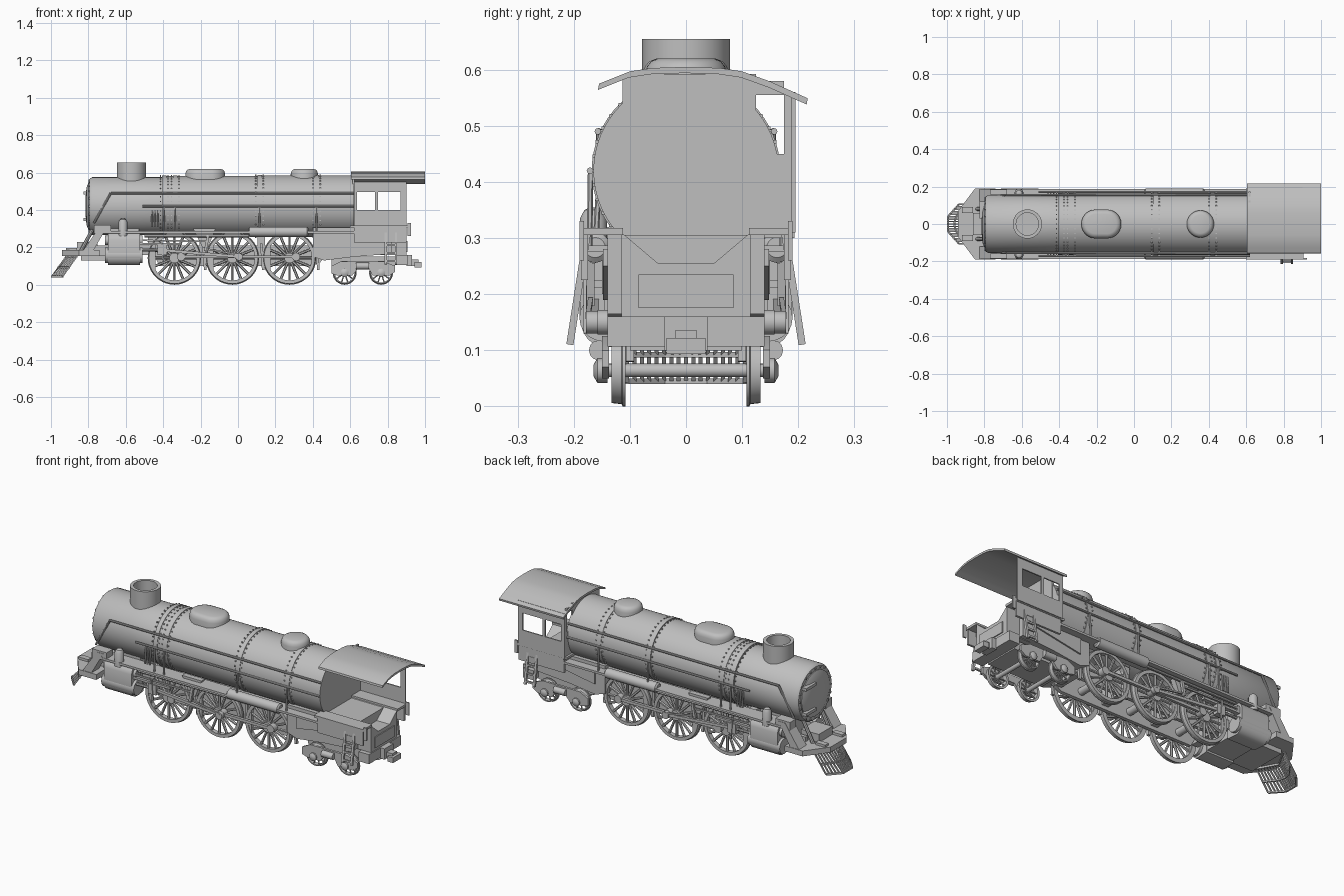
import bpy, bmesh, math
from mathutils import Vector, Matrix

if "Cube" in bpy.data.objects:
    bpy.data.objects.remove(bpy.data.objects["Cube"])

mat = bpy.data.materials.new("plain grey")
mat.diffuse_color = (0.52, 0.52, 0.52, 1)
mat.use_nodes = True
mat.node_tree.nodes["Principled BSDF"].inputs["Base Color"].default_value = mat.diffuse_color
AX = {'x': (1, 2, 0), 'y': (0, 2, 1), 'z': (0, 1, 2)}


def put(axis, u, v, w):
    """Point from two profile coordinates u, v and depth w along an axis."""
    p = [0, 0, 0]
    for i, c in zip(AX[axis], (u, v, w)):
        p[i] = c
    return p


def prism(bm, pts, axis, a, b):
    lo = [bm.verts.new(put(axis, u, v, a)) for u, v in pts]
    hi = [bm.verts.new(put(axis, u, v, b)) for u, v in pts]
    bm.faces.new(lo)
    bm.faces.new(hi[::-1])
    for i in range(len(pts)):
        j = (i + 1) % len(pts)
        bm.faces.new((lo[i], hi[i], hi[j], lo[j]))


def box(bm, x0, x1, y0, y1, z0, z1):
    prism(bm, [(x0, y0), (x1, y0), (x1, y1), (x0, y1)], 'z', z0, z1)


def lathe(bm, prof, axis, cu, cv, n=32, closed=False, su=1, sv=1):
    """Revolve (depth, radius) points; su and sv stretch the section."""
    rings = [[bm.verts.new(put(axis, cu + r * su * math.cos(t * math.tau / n),
                               cv + r * sv * math.sin(t * math.tau / n), d))
              for t in range(n)] for d, r in prof]
    pairs = list(zip(rings, rings[1:])) + ([(rings[-1], rings[0])] if closed else [])
    for a, b in pairs:
        for i in range(n):
            j = (i + 1) % n
            bm.faces.new((a[i], a[j], b[j], b[i]))
    if not closed:
        bm.faces.new(rings[0])
        bm.faces.new(rings[-1])


def rod(bm, p, q, r, n=8, flat=1):
    """Straight bar from p to q; n=4 gives a square bar."""
    p, q = Vector(p), Vector(q)
    d = q - p
    m = Matrix.Translation((p + q) / 2) @ d.to_track_quat('Z', 'Y').to_matrix().to_4x4()
    if n == 4:
        m = m @ Matrix.Rotation(math.pi / 4, 4, 'Z')
    bmesh.ops.create_cone(bm, cap_ends=True, segments=n, radius1=r, radius2=r,
                          depth=d.length, matrix=m)


def path(bm, pts, r, n=8):
    for p, q in zip(pts, pts[1:]):
        rod(bm, p, q, r, n)


def finish(name, bm):
    bmesh.ops.recalc_face_normals(bm, faces=bm.faces)
    me = bpy.data.meshes.new(name)
    bm.to_mesh(me)
    bm.free()
    me.materials.append(mat)
    ob = bpy.data.objects.new(name, me)
    bpy.context.collection.objects.link(ob)
    bpy.ops.object.select_all(action='DESELECT')
    ob.select_set(True)
    bpy.context.view_layer.objects.active = ob
    bpy.ops.object.shade_smooth_by_angle(angle=math.radians(35))


new = bmesh.new
CZ = 0.42

# Boiler barrel, smokebox and bulging smokebox door
b = new()
lathe(b, [(-.815, .05), (-.81, .10), (-.80, .125), (-.795, .125), (-.795, .145), (-.78, .155),
          (-.40, .155), (-.40, .162), (.11, .162), (.11, .165), (.62, .165)], 'x', 0, CZ, 64)
finish("boiler", b)

# Raised bands, rivet rows and door bolts
b = new()
for x, r in ((-.395, .165), (-.335, .165), (.115, .168), (.42, .168)):
    lathe(b, [(x - .012, r - .01), (x - .012, r), (x + .012, r), (x + .012, r - .01)], 'x', 0, CZ, 64)
    for dx in (-.02, .02):
        for i in range(40):
            a = i * math.tau / 40
            bmesh.ops.create_cube(b, size=.006, matrix=Matrix.Translation(
                (x + dx, (r - .002) * math.cos(a), CZ + (r - .002) * math.sin(a))))
for i in range(20):
    a = i * math.tau / 20
    y, z = .138 * math.cos(a), CZ + .138 * math.sin(a)
    rod(b, (-.80, y, z), (-.785, y, z), .006, 6)
for z in (.35, .49):
    box(b, -.825, -.80, .03, .12, z - .008, z + .008)
finish("boiler_bands_and_rivets", b)

# Chimney and domes
b = new()
lathe(b, [(.55, .06), (.55, .078), (.655, .078), (.655, .06)], 'z', -.57, 0, 40, True)
lathe(b, [(.55, .06), (.58, .06)], 'z', -.57, 0, 40)
finish("chimney", b)
b = new()
dome = [(.55, 1), (.592, 1), (.606, .95), (.615, .85), (.62, .68)]
lathe(b, dome, 'z', .355, 0, 36, su=.073, sv=.073)
for x0, x1 in ((-.205, -.145),):   # long dome: round ends pulled apart
    pts = lambda k: [(x1 if math.cos(t) > 0 else x0, t) for t in ((i + .5) * math.tau / 36 for i in range(36))]
    rows = [[b.verts.new((cx + k * .077 * math.cos(t), k * .077 * math.sin(t), z)) for cx, t in pts(k)]
            for z, k in dome]
    for p, q in zip(rows, rows[1:]):
        for i in range(36):
            b.faces.new((p[i], p[(i + 1) % 36], q[(i + 1) % 36], q[i]))
    b.faces.new(rows[-1])
finish("domes", b)

# Handrails, running boards, straps, vents and air tanks on both sides
b, c = new(), new()
for s in (1, -1):
    path(b, [(-.77, s * .15, .33), (-.68, s * .155, .49), (.62, s * .157, .49)], .006)
    rod(b, (-.51, s * .171, .42), (.62, s * .171, .42), .006)
    box(b, -.72, .62, *sorted((s * .10, s * .187)), .275, .287)
    for x in (-.395, -.335, .115, .42):
        rod(b, (x, s * .170, .42), (x, s * .172, .285), .005, 6)
    for x in (-.46, -.445, -.43):
        rod(b, (x, s * .155, .40), (x, s * .160, .31), .005, 6)
    lathe(c, [(.055, .018), (.062, .027), (.37, .027), (.377, .018)], 'x', s * .162, .283, 20)
    rod(c, (-.5, s * .165, .262), (.06, s * .165, .262), .008)
    prism(c, [(-.24, .30), (-.12, .30), (-.16, .20), (-.19, .20)], 'y', s * .12, s * .15)
finish("handrails_and_running_boards", b)
finish("air_tanks_and_pipes", c)

# Spoked wheels: flange, tread, hub, spokes and counterweight
def wheel(bm, x, z, s, r, spokes):
    y = lambda v: s * v
    lathe(bm, [(y(.108), r * .86), (y(.108), r + .004), (y(.113), r + .004), (y(.115), r),
               (y(.133), r - .002), (y(.133), r * .86)], 'y', x, z, 40, True)
    lathe(bm, [(y(.106), r * .2), (y(.138), r * .2)], 'y', x, z, 16)
    for i in range(spokes):
        a = i * math.tau / spokes
        d = Vector((math.cos(a), 0, math.sin(a)))
        o = Vector((x, y(.121), z))
        rod(bm, o + d * r * .15, o + d * r * .9, r * .045 + .001, 6)

DR = (-.34, -.03, .275)
b, c = new(), new()
for s in (1, -1):
    for x in DR:
        wheel(b, x, .143, s, .139, 16)
        arc = [(x - .122 * math.cos(t), .143 + .122 * math.sin(t)) for t in (-.6, -.3, 0, .3, .6)]
        prism(b, arc, 'y', s * .112, s * .130)
    for x in (.57, .765):
        wheel(c, x, .064, s, .060, 10)
for x in DR:
    rod(b, (x, -.12, .143), (x, .12, .143), .02, 16)
for x in (.57, .765):
    rod(c, (x, -.12, .064), (x, .12, .064), .012, 12)
finish("driving_wheels", b)
finish("trailing_wheels", c)

# Side rods, main rods and valve gear
b = new()
for s in (1, -1):
    for x in DR:
        lathe(b, [(s * .125, .022), (s * .158, .022)], 'y', x + .035, .150, 16)
    rod(b, (DR[0] + .035, s * .147, .150), (DR[2] + .035, s * .147, .150), .011, 4)
    rod(b, (-.40, s * .163, .185), (.005, s * .163, .150), .011, 4)
    lathe(b, [(s * .145, .02), (s * .178, .02)], 'y', .005, .150, 16)
    box(b, -.43, -.38, *sorted((s * .145, s * .178)), .16, .215)
    box(b, -.53, -.30, *sorted((s * .15, s * .172)), .212, .224)
    rod(b, (-.55, s * .163, .185), (-.4, s * .163, .185), .008)
    rod(b, (-.55, s * .168, .238), (-.16, s * .168, .232), .006, 4)
    rod(b, (.01, s * .175, .16), (-.16, s * .170, .19), .006, 4)
    rod(b, (-.16, s * .17, .26), (-.175, s * .17, .18), .01, 4)
    rod(b, (-.41, s * .178, .24), (-.40, s * .178, .13), .006, 4)
finish("connecting_rods", b)

# Cylinders with small caps on top, and the saddle between
b = new()
for s in (1, -1):
    prof = [(.08, .11)] + [(.143 + .045 * math.cos(t), .155 + .05 * math.sin(t)) for t in
                           [math.radians(a) for a in range(-90, 1, 15)]] + [(.188, .24), (.18, .262), (.165, .275), (.08, .275)]
    prism(b, [(s * u, v) for u, v in prof], 'x', -.695, -.525)
    for z, r in ((.158, .042), (.238, .026)):
        lathe(b, [(-.71, r), (-.51, r)], 'x', s * .148, z, 20)
    lathe(b, [(.26, .024), (.335, .024), (.35, .016), (.354, .008)], 'z', -.615, s * .165, 16)
box(b, -.69, -.53, -.10, .10, .12, .31)
finish("cylinders", b)

# Main frame, cross braces and brake hangers
b = new()
for s in (1, -1):
    prism(b, [(-.80, .16), (-.45, .16), (-.42, .10), (.40, .10), (.45, .13), (.45, .21), (-.80, .21)],
          'y', s * .07, s * .09)
    for x in (-.185, .125, .42):
        rod(b, (x, s * .1, .22), (x + .01, s * .1, .08), .01, 4)
for x in (-.46, -.185, .125, .42):
    box(b, x - .02, x + .02, -.09, .09, .12, .27)
finish("main_frame", b)

# Front deck, sloping braces, steps and buffer details
b = new()
prism(b, [(-.94, -.07), (-.85, -.19), (-.74, -.19), (-.74, .19), (-.85, .19), (-.94, .07)], 'z', .155, .185)
for s in (1, -1):
    prism(b, [(-.83, .18), (-.775, .18), (-.70, .31), (-.74, .31)], 'y', s * .12, s * .187)
    box(b, -.92, -.86, *sorted((s * .06, s * .09)), .18, .198)
    box(b, -.77, -.68, *sorted((s * .13, s * .185)), .275, .32)
    rod(b, (-.84, s * .08, .18), (-.77, s * .08, .31), .01)
box(b, -.86, -.75, -.06, .06, .18, .23)
box(b, -.84, -.68, -.11, .11, .13, .16)
finish("front_deck", b)

# Slatted pilot at the very front
b = new()
def pilot(y, top):
    return Vector((-.86 - .06 * (1 - abs(y) / .11), y, .15)) if top else \
        Vector((-.995 + max(0, abs(y) - .04) * .9, y, .045))
ys = [-.105 + i * .21 / 16 for i in range(17)]
for y in ys:
    rod(b, pilot(y, 0), pilot(y, 1), .005, 4)
for k in (0, .45, 1):
    path(b, [pilot(y, 0).lerp(pilot(y, 1), k) for y in ys], .007, 4)
finish("pilot", b)

# Firebox below the boiler and the rear body with its sunken floor
b = new()
prism(b, [(.40, .15), (.46, .13), (.62, .15), (.82, .165), (.82, .305), (.40, .305)], 'y', -.14, .14)
prism(b, [(-.115, .16), (.115, .16), (.115, .31), (.05, .255), (-.05, .255), (-.115, .31)], 'x', .62, .90)
for s in (1, -1):
    prism(b, [(.46, .19), (.80, .25), (.80, .28), (.46, .28)], 'y', s * .13, s * .148)
    box(b, .60, .905, *sorted((s * .112, s * .19)), .305, .318)
    box(b, .62, .90, *sorted((s * .175, s * .187)), .225, .31)
    box(b, .905, .925, *sorted((s * .182, s * .19)), .26, .33)
box(b, .90, .905, -.085, .085, .175, .235)
finish("firebox_and_cab_floor", b)

# Cab front wall with its opening, and the windowed side wall
b = new()
W = .612, .622
for a in ((-.113, .125, .30, .592), (.125, .193, .30, .45), (.175, .193, .45, .56), (.125, .175, .555, .58)):
    box(b, *W, *a)
for x0, x1, z0, z1 in ((.612, .90, .31, .40), (.612, .90, .495, .56), (.612, .635, .4, .495),
                       (.732, .748, .4, .495), (.87, .90, .4, .495)):
    box(b, x0, x1, .188, .195, z0, z1)
finish("cab_walls", b)

# Curved roof, reaching farther down on the walled side
b = new()
top = [(-.155, .575), (-.13, .585), (-.10, .597), (-.06, .603), (0, .605), (.06, .603), (.10, .597), (.15, .579), (.217, .549)]
prism(b, top + [(y - .002, z - .011) for y, z in reversed(top)], 'x', .605, 1.0)
finish("cab_roof", b)

# Trailing truck frame, springs, rear beam and coupler
b = new()
for s in (1, -1):
    prism(b, [(.50, .06), (.53, .05), (.61, .05), (.64, .085), (.70, .085), (.72, .05), (.81, .05), (.84, .07),
              (.84, .10), (.78, .125), (.55, .125), (.50, .10)], 'y', s * .137, s * .15)
    for x in (.57, .765):
        lathe(b, [(s * .14, .022), (s * .158, .022), (s * .165, .01)], 'y', x, .064, 12)
    rod(b, (.63, s * .155, .10), (.70, s * .155, .10), .018, 12)
box(b, .50, .84, -.10, .10, .10, .15)
box(b, .84, .905, -.14, .14, .107, .16)
box(b, .90, .93, -.038, .038, .10, .16)
box(b, .92, .965, -.02, .02, .10, .135)
box(b, .945, .98, -.035, .035, .093, .122)
finish("trailing_truck_and_coupler", b)

# Outward-leaning cab ladders
b = new()
for s in (1, -1):
    for x in (.79, .845):
        rod(b, (x, s * .175, .315), (x, s * .207, .11), .009, 4)
    for i in range(5):
        k = .08 + i * .21
        rod(b, (.79, s * (.175 + .032 * k), .315 - .205 * k), (.845, s * (.175 + .032 * k), .315 - .205 * k), .007, 4)
finish("cab_ladders", b)
